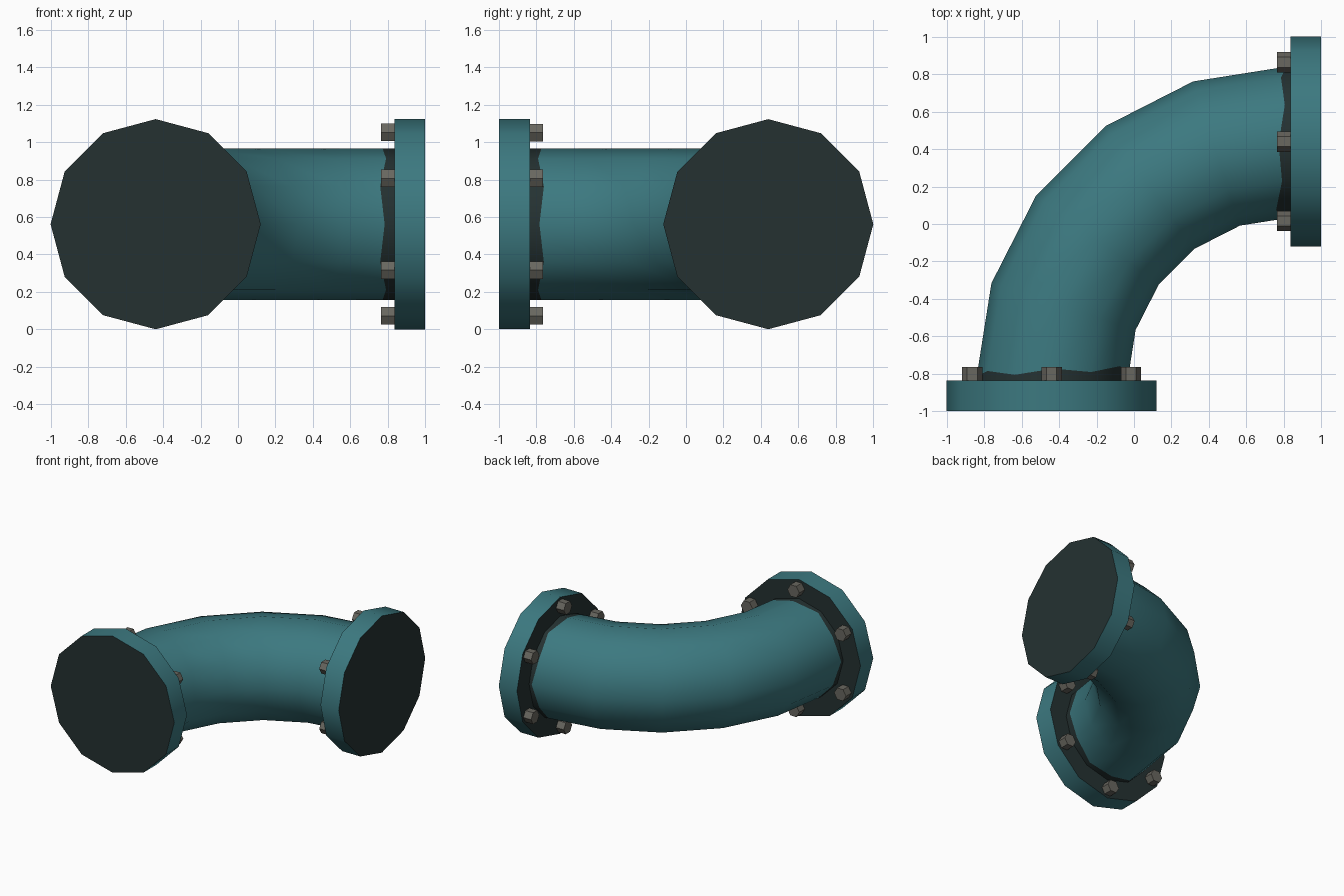
import bpy, bmesh
from math import sin, cos, pi, radians
from mathutils import Vector

if "Cube" in bpy.data.objects:
    bpy.data.objects.remove(bpy.data.objects["Cube"])


def material(name, rgb):
    mat = bpy.data.materials.new(name)
    mat.use_nodes = True
    mat.diffuse_color = (*rgb, 1)
    mat.node_tree.nodes["Principled BSDF"].inputs["Base Color"].default_value = (*rgb, 1)
    return mat


TEAL = material("teal paint", (0.045, 0.19, 0.215))
DARK = material("dark grime", (0.018, 0.031, 0.031))
STEEL = material("bolt steel", (0.14, 0.135, 0.115))

SIDES = 12
MID_Z = 0.5615        # height of the pipe axis
AXIS = 0.44           # sideways offset of each pipe mouth
FLANGE_R, FLANGE_T = 0.5615, 0.165
PIPE_R, BEND_R, BENDS = 0.405, 1.274, 5
FACE = 1 - FLANGE_T   # inner face of each flange


def smooth(obj):
    bpy.ops.object.select_all(action="DESELECT")
    obj.select_set(True)
    bpy.context.view_layer.objects.active = obj
    bpy.ops.object.shade_smooth_by_angle(angle=radians(40))


def cylinder(name, sides, radius, depth, location, turn, mats):
    bpy.ops.mesh.primitive_cylinder_add(vertices=sides, radius=radius, depth=depth,
                                        location=location, rotation=(0, pi / 2, turn))
    obj = bpy.context.object
    obj.name = name
    for mat in mats:
        obj.data.materials.append(mat)
    smooth(obj)
    return obj


# Bent pipe: rings swept round a quarter circle
def ring(t):
    out = Vector((-cos(t), sin(t), 0))
    centre = Vector((FACE, -FACE, MID_Z))
    verts = []
    for i in range(SIDES):
        a = 2 * pi * i / SIDES
        verts.append(centre + out * (BEND_R + PIPE_R * cos(a)) + Vector((0, 0, PIPE_R * sin(a))))
    return verts


# Uneven edge of the grime, deeper on the inside of the bend and beside bolts
def grime_edge(end, inner):
    verts = []
    for i, (p, q) in enumerate(zip(end, inner)):
        a = 2 * pi * i / SIDES
        depth = 0.05 - 0.013 * cos(6 * a) - 0.015 * cos(a)
        verts.append(p + (q - p).normalized() * depth)
    return verts


rings = [ring(pi / 2 * k / BENDS) for k in range(BENDS + 1)]
rings.insert(1, grime_edge(rings[0], rings[1]))
rings.insert(-1, grime_edge(rings[-1], rings[-2]))

bm = bmesh.new()
loops = [[bm.verts.new(p) for p in r] for r in rings]
for k in range(len(loops) - 1):
    for i in range(SIDES):
        j = (i + 1) % SIDES
        face = bm.faces.new((loops[k][i], loops[k][j], loops[k + 1][j], loops[k + 1][i]))
        face.material_index = 1 if k in (0, len(loops) - 2) else 0
bmesh.ops.recalc_face_normals(bm, faces=bm.faces)
mesh = bpy.data.meshes.new("bent_pipe")
bm.to_mesh(mesh)
bm.free()
pipe = bpy.data.objects.new("bent_pipe", mesh)
bpy.context.collection.objects.link(pipe)
mesh.materials.append(TEAL)
mesh.materials.append(DARK)
smooth(pipe)

# Flanges with dark flat faces, each held by six hexagonal bolts
BOLT_H, BOLT_CIRCLE = 0.07, 0.49
for side, turn in (("left", 0), ("front", pi / 2)):
    def place(along, across, up):
        if side == "left":
            return (along, AXIS + across, MID_Z + up)
        return (-AXIS + across, -along, MID_Z + up)

    flange = cylinder(side + "_flange", SIDES, FLANGE_R, FLANGE_T,
                      place(1 - FLANGE_T / 2, 0, 0), turn, (TEAL, DARK))
    for poly in flange.data.polygons:
        poly.material_index = 1 if abs(poly.normal.z) > 0.9 else 0

    for n in range(6):
        a = pi / 2 + n * pi / 3
        cylinder(f"{side}_bolt_{n + 1}", 6, 0.054, BOLT_H + 0.02,
                 place(FACE - BOLT_H / 2 + 0.01, BOLT_CIRCLE * cos(a), BOLT_CIRCLE * sin(a)),
                 turn, (STEEL,))
